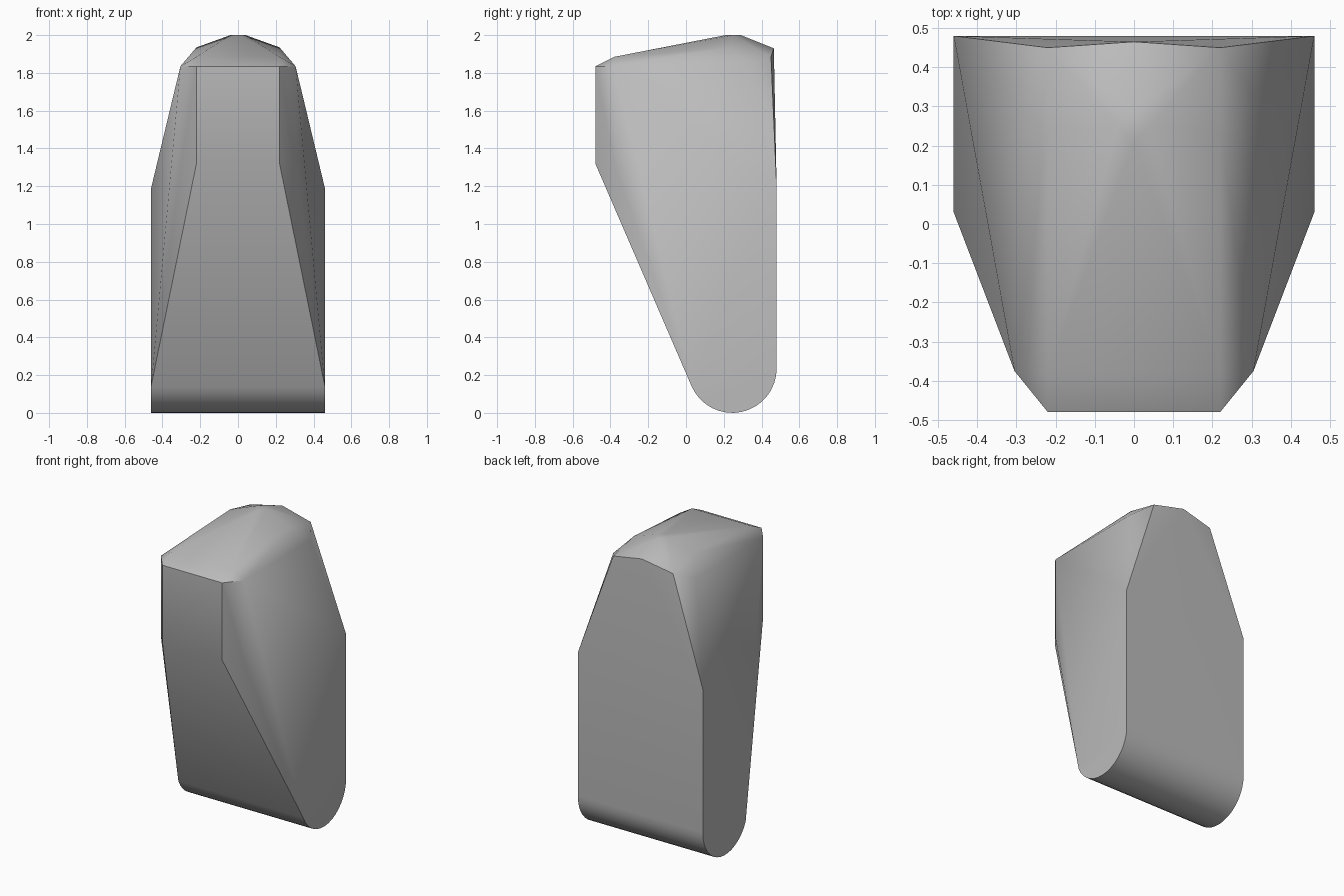
import bpy
import bmesh
from math import cos, sin, radians

cube = bpy.data.objects.get("Cube")
if cube:
    bpy.data.objects.remove(cube)

# Plain grey body colour
grey = bpy.data.materials.new("plain_grey")
grey.use_nodes = True
colour = (0.5, 0.5, 0.5, 1)
grey.diffuse_color = colour
grey.node_tree.nodes["Principled BSDF"].inputs["Base Color"].default_value = colour

HALF_WIDTH = 0.46
RADIUS = 0.235

# Corners of one half of the tapered body
half = [
    (HALF_WIDTH, 0.48, 1.19),   # back shoulder
    (0.305, 0.33, 1.835),       # side top, back
    (0.305, -0.375, 1.835),     # side top, front
    (0.305, -0.375, 1.3),       # side bevel, foot
    (0.22, -0.48, 1.835),       # front face, top
    (0.22, -0.48, 1.32),        # front face, foot
    (0.22, -0.38, 1.885),       # roof, front corner
    (0.22, 0.23, 1.935),        # roof, shoulder
    (0.22, 0.45, 1.885),        # roof, back corner
    (0.04, 0.25, 2.0),          # crown
]

# Rounded lower end, running across the full width
for i in range(17):
    a = radians(-156.4 * i / 16)
    half.append((HALF_WIDTH, 0.245 + RADIUS * cos(a), RADIUS + RADIUS * sin(a)))

# Points on the centre line of the roof
centre = [(0, 0.21, 2.0), (0, 0.29, 2.0), (0, 0.465, 1.93)]

# Wrap the mirrored corners in one closed skin
bm = bmesh.new()
for x, y, z in half:
    for side in (1, -1):
        bm.verts.new((side * x, y, z))
for p in centre:
    bm.verts.new(p)
bmesh.ops.convex_hull(bm, input=bm.verts[:])
bmesh.ops.dissolve_limit(bm, angle_limit=radians(0.5), verts=bm.verts[:], edges=bm.edges[:])
bmesh.ops.recalc_face_normals(bm, faces=bm.faces[:])

mesh = bpy.data.meshes.new("tapered_body")
bm.to_mesh(mesh)
bm.free()
mesh.materials.append(grey)
body = bpy.data.objects.new("tapered_body", mesh)
bpy.context.collection.objects.link(body)

# Smooth the soft bevels and keep the hard edges
bpy.ops.object.select_all(action="DESELECT")
body.select_set(True)
bpy.context.view_layer.objects.active = body
bpy.ops.object.shade_smooth_by_angle(angle=radians(40))
